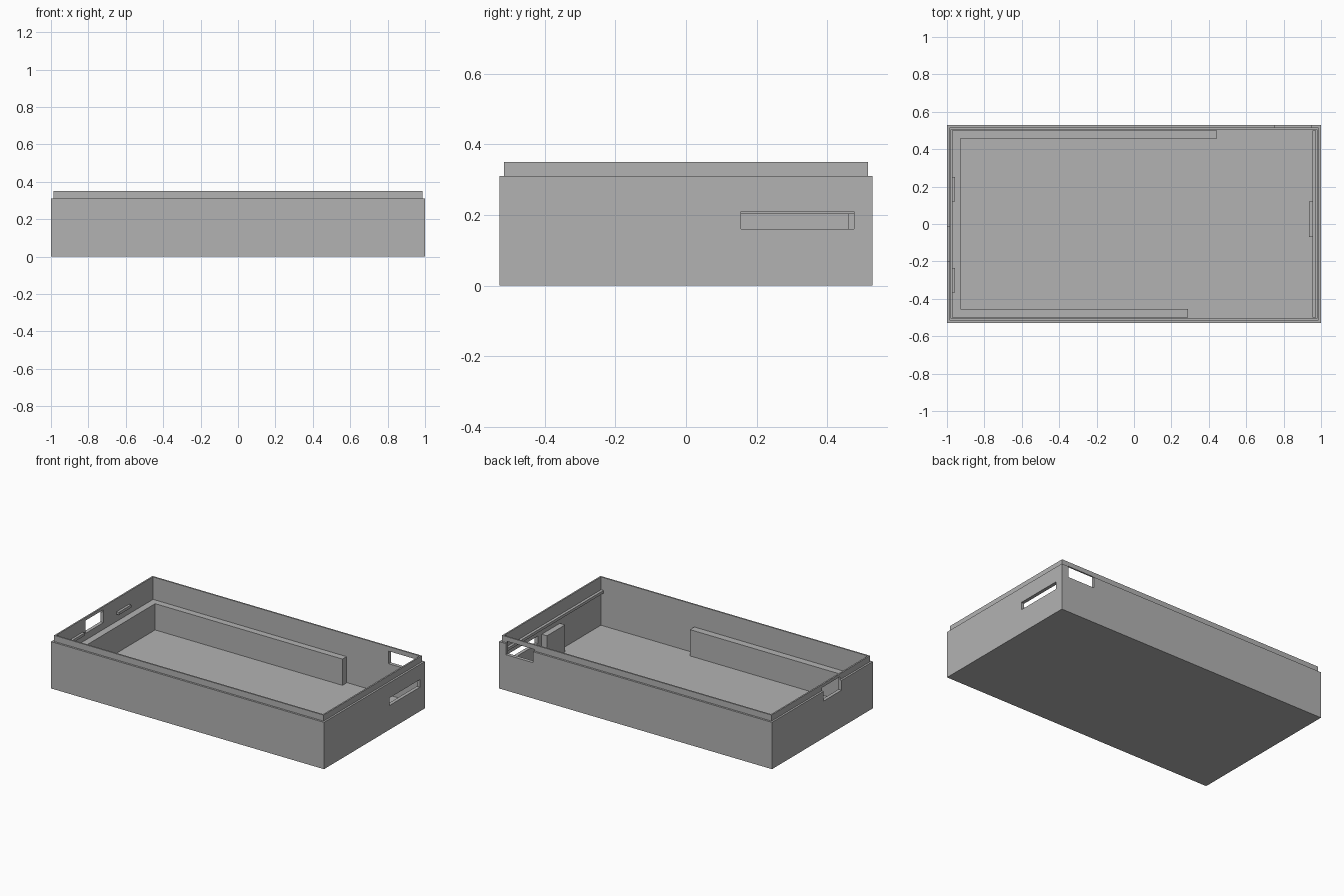
import bpy
import bmesh
from mathutils import Matrix, Vector

default = bpy.data.objects.get("Cube")
if default:
    bpy.data.objects.remove(default, do_unlink=True)

HALF_X, HALF_Y = 1.0, 0.528
BODY_TOP, RIM_TOP, FLOOR = 0.31, 0.35, 0.03
LEDGE, RIM = 0.018, 0.014
IN_X = HALF_X - LEDGE - RIM
IN_Y = HALF_Y - LEDGE - RIM
SINK = 0.005  # overlap into walls and floor

grey = bpy.data.materials.new("plain grey")
grey.use_nodes = True
colour = (0.45, 0.45, 0.45, 1)
grey.diffuse_color = colour
grey.node_tree.nodes["Principled BSDF"].inputs["Base Color"].default_value = colour


def make_object(name, bm):
    mesh = bpy.data.meshes.new(name)
    bm.to_mesh(mesh)
    bm.free()
    mesh.materials.append(grey)
    obj = bpy.data.objects.new(name, mesh)
    bpy.context.collection.objects.link(obj)
    return obj


def box_mesh(x, y, z):
    low, high = map(Vector, zip(x, y, z))
    bm = bmesh.new()
    bmesh.ops.create_cube(bm, size=1, matrix=Matrix.Translation((low + high) / 2)
                          @ Matrix.Diagonal((*(high - low), 1)))
    return bm


def box(name, x, y, z):
    return make_object(name, box_mesh(x, y, z))


def inset_and_shift(bm, face, inset, dz):
    # Inset a face, then extrude it vertically
    bmesh.ops.inset_region(bm, faces=[face], thickness=inset)
    new = bmesh.ops.extrude_discrete_faces(bm, faces=[face])["faces"][0]
    bmesh.ops.translate(bm, verts=new.verts, vec=(0, 0, dz))
    return new


# Tray: stepped rim and hollow inside
bm = box_mesh((-HALF_X, HALF_X), (-HALF_Y, HALF_Y), (0, BODY_TOP))
top = max(bm.faces, key=lambda f: f.calc_center_median().z)
top = inset_and_shift(bm, top, LEDGE, RIM_TOP - BODY_TOP)
inset_and_shift(bm, top, RIM, FLOOR - RIM_TOP)
bmesh.ops.recalc_face_normals(bm, faces=bm.faces)
tray = make_object("tray", bm)

# Openings through the walls
openings = [
    ("slot_cutter", (0.9, 1.1), (0.155, 0.475), (0.16, 0.21)),
    ("back_window_cutter", (0.75, 0.95), (0.45, 0.6), (0.237, 0.32)),
    ("side_window_cutter", (-1.1, -0.9), (-0.2, -0.013), (0.245, 0.33)),
]
bpy.context.view_layer.objects.active = tray
for spec in openings:
    cutter = box(*spec)
    cutter.hide_render = True
    cut = tray.modifiers.new(spec[0], "BOOLEAN")
    cut.operation = "DIFFERENCE"
    cut.solver = "EXACT"
    cut.object = cutter
    bpy.ops.object.modifier_apply(modifier=cut.name)
    bpy.data.objects.remove(cutter, do_unlink=True)

# Support rails along three inner walls
rail_z = (FLOOR - SINK, 0.204)
box("back_rail", (-IN_X - SINK, 0.445), (0.458, IN_Y + SINK), rail_z)
box("front_rail", (-IN_X - SINK, 0.29), (-IN_Y - SINK, -0.455), rail_z)
box("side_rail", (-IN_X - SINK, -0.928), (-0.456, 0.459), rail_z)

# Stop block, long ridge and small catches
box("stop_block", (0.935, IN_X + SINK), (-0.07, 0.12), (FLOOR - SINK, 0.21))
ridge_z = (0.25, 0.268)
box("long_ridge", (0.955, IN_X + SINK), (-IN_Y - SINK, IN_Y + SINK), ridge_z)
for name, y in (("back_catch", (0.12, 0.25)), ("front_catch", (-0.365, -0.235))):
    box(name, (-IN_X - SINK, -0.957), y, ridge_z)
